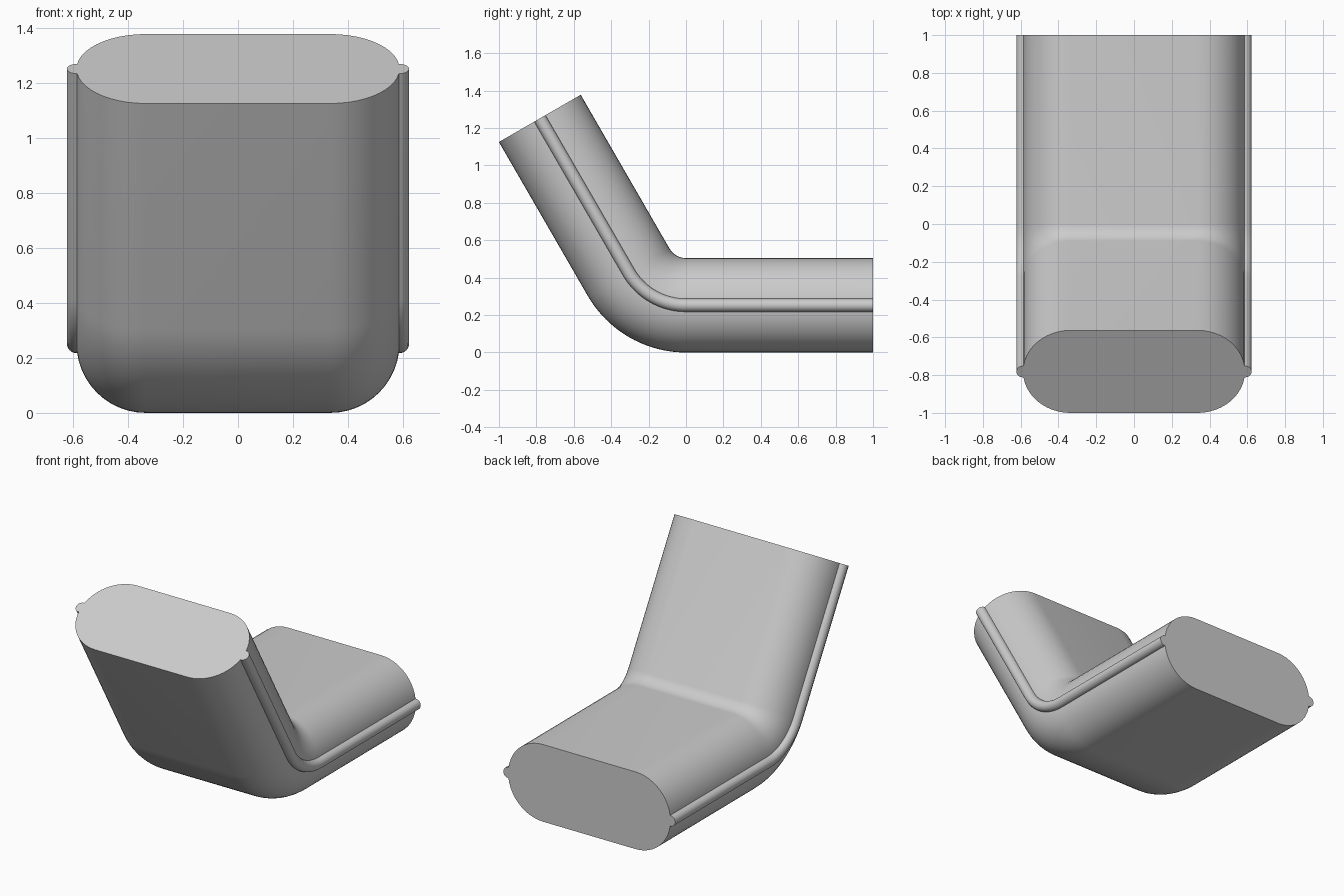
import bpy, bmesh, math

if "Cube" in bpy.data.objects:
    bpy.data.objects.remove(bpy.data.objects["Cube"])

grey = bpy.data.materials.new("light grey")
grey.use_nodes = True
colour = (0.6, 0.6, 0.6, 1)
grey.diffuse_color = colour
grey.node_tree.nodes["Principled BSDF"].inputs["Base Color"].default_value = colour

HALF = 0.2525          # half thickness of the cushion
FLAT = 0.335           # half width of its flat panels
INNER = 0.102          # radius inside the fold
MID = INNER + HALF     # fold radius at mid thickness
FOLD = math.radians(60)
BACK_LENGTH = 0.949
STEPS = 20


def arc(cx, radius, start, end, steps):
    """Points (x, height) of an arc in the cross-section."""
    return [(cx + radius * math.cos(start + (end - start) * i / steps),
             radius * math.sin(start + (end - start) * i / steps))
            for i in range(steps + 1)]


# Side path: seat end, fold, back end, as (y, z, angle)
path = [(1, HALF, 0)]
for i in range(STEPS + 1):
    a = FOLD * i / STEPS
    path.append((-MID * math.sin(a), HALF + MID * (1 - math.cos(a)), a))
y, z, a = path[-1]
path.append((y - BACK_LENGTH * math.cos(a), z + BACK_LENGTH * math.sin(a), a))


def sweep(name, section):
    """Carry a closed cross-section along the side path and cap both ends."""
    bm = bmesh.new()
    rings = [[bm.verts.new((x, y + h * math.sin(a), z + h * math.cos(a)))
              for x, h in section] for y, z, a in path]
    n = len(section)
    for r, s in zip(rings, rings[1:]):
        for i in range(n):
            j = (i + 1) % n
            bm.faces.new((r[i], r[j], s[j], s[i]))
    bm.faces.new(rings[0])
    bm.faces.new(rings[-1])
    bmesh.ops.recalc_face_normals(bm, faces=bm.faces)
    mesh = bpy.data.meshes.new(name)
    bm.to_mesh(mesh)
    bm.free()
    mesh.materials.append(grey)
    obj = bpy.data.objects.new(name, mesh)
    bpy.context.collection.objects.link(obj)
    bpy.ops.object.select_all(action="DESELECT")
    obj.select_set(True)
    bpy.context.view_layer.objects.active = obj
    bpy.ops.object.shade_smooth_by_angle(angle=math.radians(30))
    return obj


# Folded cushion with rounded sides
quarter = math.pi / 2
sweep("cushion", arc(FLAT, HALF, -quarter, quarter, 24)
      + arc(-FLAT, HALF, quarter, 3 * quarter, 24))

# Piping along both sides
piping = sweep("piping", arc(FLAT + HALF, 0.035, 0, 2 * math.pi, 24)[:-1])
mirror = piping.modifiers.new("both sides", "MIRROR")
mirror.use_axis[0] = True
